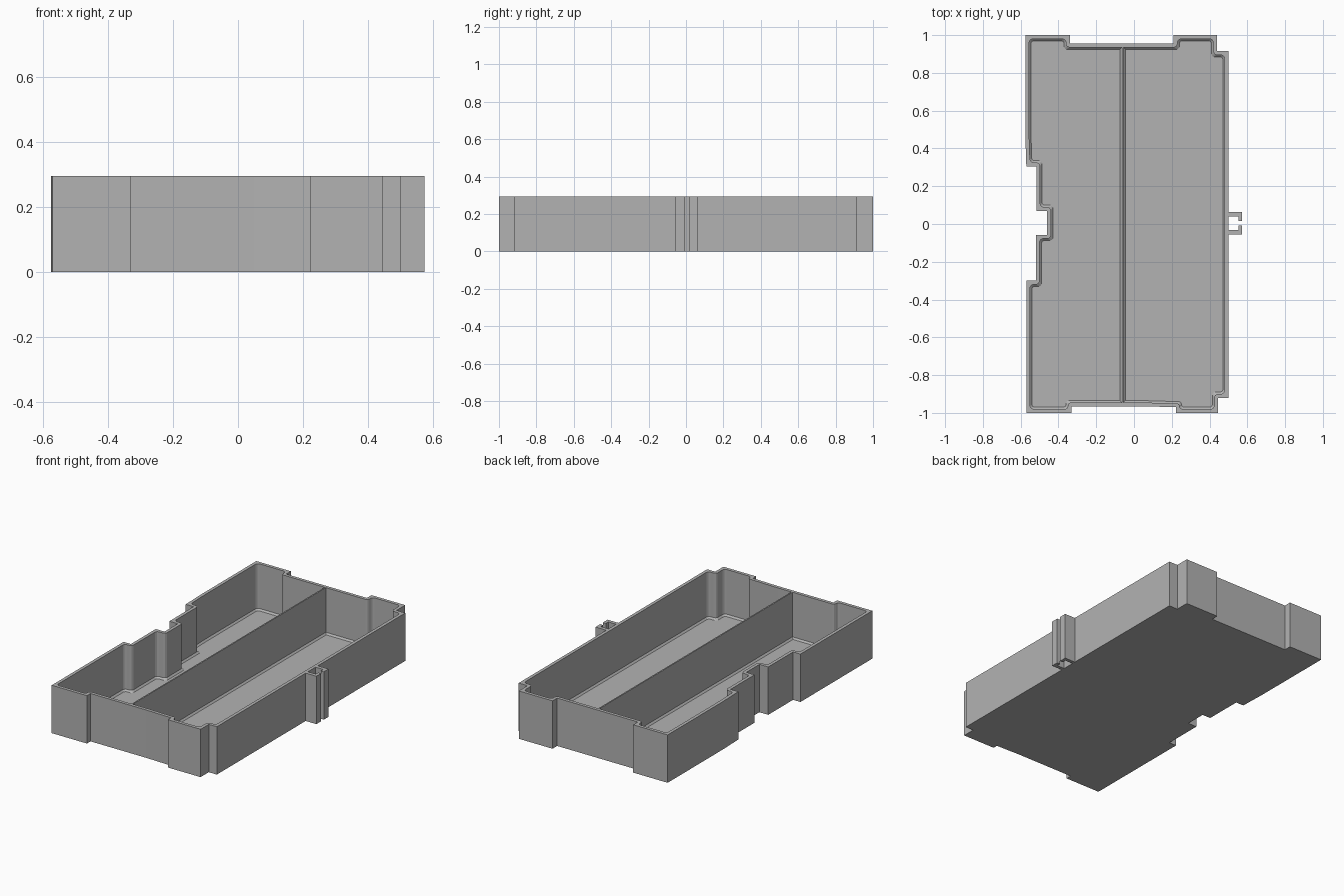
import bpy, bmesh, math
from mathutils import Vector

cube = bpy.data.objects.get("Cube")
if cube:
    bpy.data.objects.remove(cube)

HEIGHT, FLOOR, WALL, COVE = 0.295, 0.01, 0.02, 0.01

grey = bpy.data.materials.new("plain grey")
grey.use_nodes = True
colour = (0.45, 0.45, 0.45, 1)
grey.diffuse_color = colour
grey.node_tree.nodes["Principled BSDF"].inputs["Base Color"].default_value = colour

# Counter-clockwise footprint of the tray
OUTLINE = [Vector(p) for p in (
    (-.57, -1), (-.33, -1), (-.33, -.965), (.05, -.965), (.222, -.97), (.222, -1),
    (.445, -1), (.445, -.92), (.5, -.92), (.5, .915), (.44, .915), (.44, 1),
    (.21, 1), (.21, .955), (-.34, .955), (-.34, 1), (-.575, 1), (-.575, .46),
    (-.57, .305), (-.517, .305), (-.517, .07), (-.46, .07), (-.46, -.058),
    (-.52, -.058), (-.52, -.3), (-.57, -.3))]


def finish(bm, name):
    bmesh.ops.recalc_face_normals(bm, faces=bm.faces)
    mesh = bpy.data.meshes.new(name)
    bm.to_mesh(mesh)
    bm.free()
    mesh.materials.append(grey)
    obj = bpy.data.objects.new(name, mesh)
    bpy.context.collection.objects.link(obj)
    return obj


def prism(name, points, axis):
    """Extrude a closed 3D polygon along a vector."""
    bm = bmesh.new()
    face = bm.faces.new([bm.verts.new(p) for p in points])
    out = bmesh.ops.extrude_face_region(bm, geom=[face])["geom"]
    bmesh.ops.translate(bm, vec=axis, verts=[v for v in out if isinstance(v, bmesh.types.BMVert)])
    if not face.is_valid or len(bm.faces) < len(points) + 2:
        bm.faces.new([bm.verts[i] for i in range(len(points))])
    return finish(bm, name)


def inset(points, dist):
    """Mitred inward offset of a counter-clockwise loop."""
    result = []
    for i, p in enumerate(points):
        a = (p - points[i - 1]).normalized()
        b = (points[(i + 1) % len(points)] - p).normalized()
        na, nb = Vector((-a.y, a.x)), Vector((-b.y, b.x))
        result.append(p + (na + nb) * dist / (1 + na.dot(nb)))
    return result


def rounded(points, radius):
    """Replace each corner by three points on a small arc."""
    result = []
    for i, p in enumerate(points):
        to_a = points[i - 1] - p
        to_b = points[(i + 1) % len(points)] - p
        r = min(radius, to_a.length * .4, to_b.length * .4)
        a, b = p + to_a.normalized() * r, p + to_b.normalized() * r
        result += [a, (a + b) * .35 + p * .3, b]
    return result


# Tray: outer wall, rim, rounded inner wall, cove and floor in one shell
bm = bmesh.new()


def ring(points, z):
    return [bm.verts.new((p.x, p.y, z)) for p in points]


def bridge(lower, upper):
    n = len(lower)
    for i in range(n):
        j = (i + 1) % n
        bm.faces.new((lower[i], lower[j], upper[j], upper[i]))


n = len(OUTLINE)
base, top = ring(OUTLINE, 0), ring(OUTLINE, HEIGHT)
inner = rounded(inset(OUTLINE, WALL), .016)
foot = rounded(inset(OUTLINE, WALL + COVE), .012)
inner_top = ring(inner, HEIGHT)
inner_low = ring(inner, FLOOR + COVE)
floor_edge = ring(foot, FLOOR)
bm.faces.new(base)
bridge(base, top)
for i in range(n):
    j = (i + 1) % n
    bm.faces.new([top[i]] + inner_top[3 * i:3 * i + 3][::-1])
    bm.faces.new((top[i], top[j], inner_top[3 * j], inner_top[3 * i + 2]))
bridge(inner_top, inner_low)
bridge(inner_low, floor_edge)
bm.faces.new(floor_edge)
finish(bm, "tray")

# Lengthwise divider with a flared foot
half = .004
profile = [(-half - COVE, FLOOR), (half + COVE, FLOOR), (half, FLOOR + COVE),
           (half, HEIGHT), (-half, HEIGHT), (-half, FLOOR + COVE)]
prism("divider", [(x - .06, -.946, z) for x, z in profile], (0, 1.882, 0))

# Pair of hooked clip arms on the left side
hook = [(.498, .063), (.573, .063), (.573, .017), (.553, .017), (.553, .041), (.498, .041)]
for name, side in (("rear_clip_arm", 1), ("front_clip_arm", -1)):
    prism(name, [(x, .004 + side * (y - .004), 0) for x, y in hook], (0, 0, HEIGHT))
